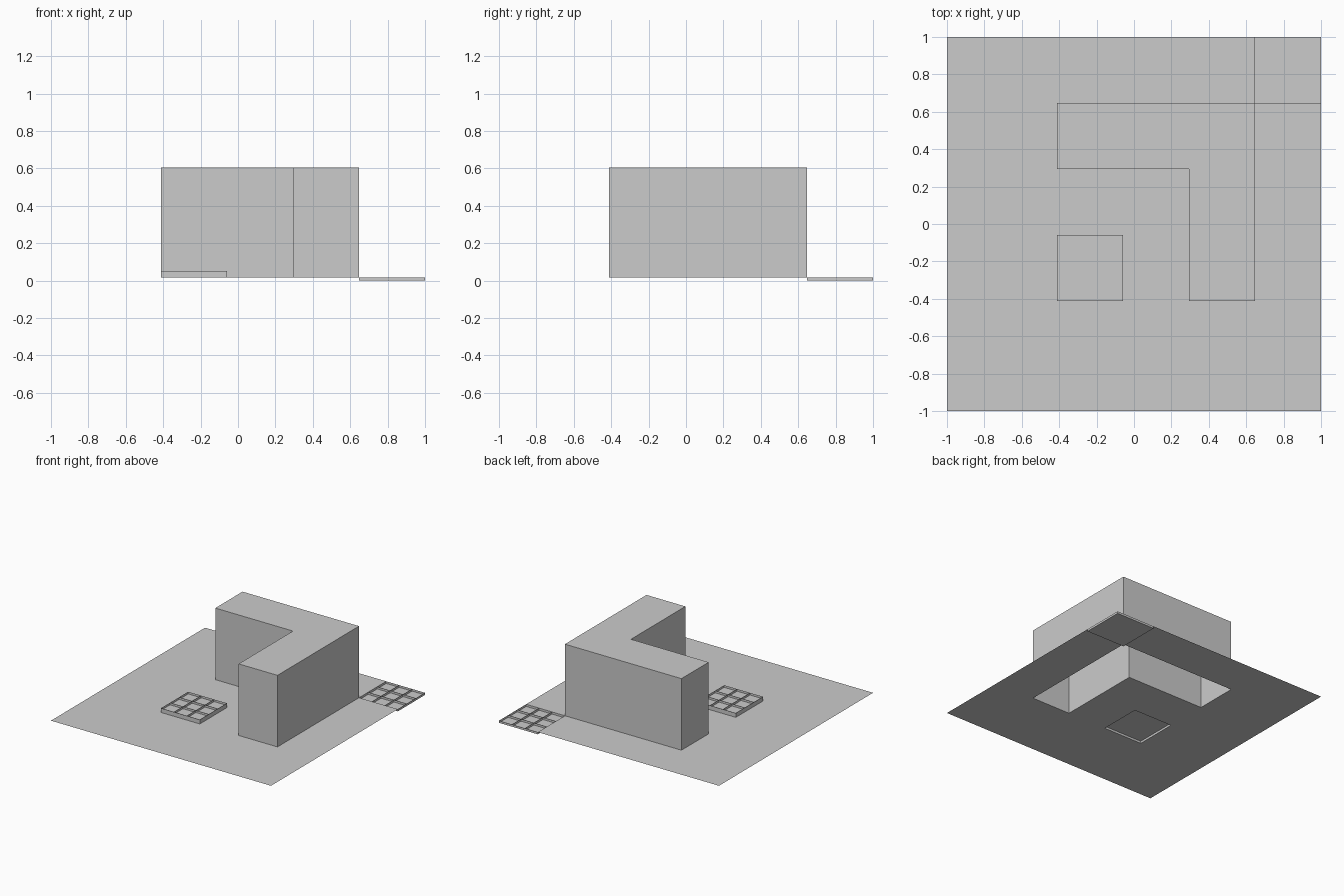
import bpy
import bmesh

if "Cube" in bpy.data.objects:
    bpy.data.objects.remove(bpy.data.objects["Cube"])

CELL = 2 / 17            # the ground is a 17 x 17 grid of square cells
STEP = 0.15 * CELL       # height of one shallow layer
GROUND = STEP            # ground level, so the sunken corner rests on z = 0


def g(i):
    """Grid line index to coordinate."""
    return -1 + i * CELL


def finish(name, bm):
    bmesh.ops.remove_doubles(bm, verts=bm.verts, dist=1e-5)
    mesh = bpy.data.meshes.new(name)
    bm.to_mesh(mesh)
    bm.free()
    obj = bpy.data.objects.new(name, mesh)
    bpy.context.collection.objects.link(obj)
    return obj


def face(bm, pts):
    bm.faces.new([bm.verts.new(p) for p in pts])


def shell(bm, outline, z0, z1):
    """Walls from z0 to z1 with a cap at z1; the z0 side stays open."""
    pts = [(g(i), g(j)) for i, j in outline]
    for a, b in zip(pts, pts[1:] + pts[:1]):
        face(bm, [(*a, z0), (*b, z0), (*b, z1), (*a, z1)])
    face(bm, [(*p, z1) for p in pts])


def square(i, j):
    return [(i, j), (i + 3, j), (i + 3, j + 3), (i, j + 3)]


def fences(bm, i, j, lines, z0, z1):
    """Thin upright dividers along grid lines of a 3 x 3 square."""
    for k in lines:
        for n in range(3):
            x, y = g(i + k), g(j + k)
            x0, x1, y0, y1 = g(i + n), g(i + n + 1), g(j + n), g(j + n + 1)
            face(bm, [(x, y0, z0), (x, y1, z0), (x, y1, z1), (x, y0, z1)])
            face(bm, [(x0, y, z0), (x1, y, z0), (x1, y, z1), (x0, y, z1)])


def is_open(i, j):
    block = (5 <= i < 14 and 11 <= j < 14) or (11 <= i < 14 and 5 <= j < 11)
    tray = 5 <= i < 8 and 5 <= j < 8
    corner = i >= 14 and j >= 14
    return block or tray or corner


# Ground sheet, open where the other parts rise or sink
bm = bmesh.new()
for i in range(17):
    for j in range(17):
        if not is_open(i, j):
            face(bm, [(g(i), g(j), GROUND), (g(i + 1), g(j), GROUND),
                      (g(i + 1), g(j + 1), GROUND), (g(i), g(j + 1), GROUND)])
finish("ground_sheet", bm)

# Tall L-shaped block, hollow and open below
bm = bmesh.new()
shell(bm, [(11, 5), (14, 5), (14, 14), (5, 14), (5, 11), (11, 11)],
      GROUND, GROUND + 5 * CELL)
finish("l_shaped_block", bm)

# Raised tray with nine compartments
bm = bmesh.new()
shell(bm, square(5, 5), GROUND, GROUND + STEP)
fences(bm, 5, 5, range(4), GROUND + STEP, GROUND + 2 * STEP)
finish("raised_tray", bm)

# Sunken corner tray with nine compartments
bm = bmesh.new()
shell(bm, square(14, 14), GROUND, 0)
fences(bm, 14, 14, (1, 2), 0, GROUND)
finish("sunken_tray", bm)
